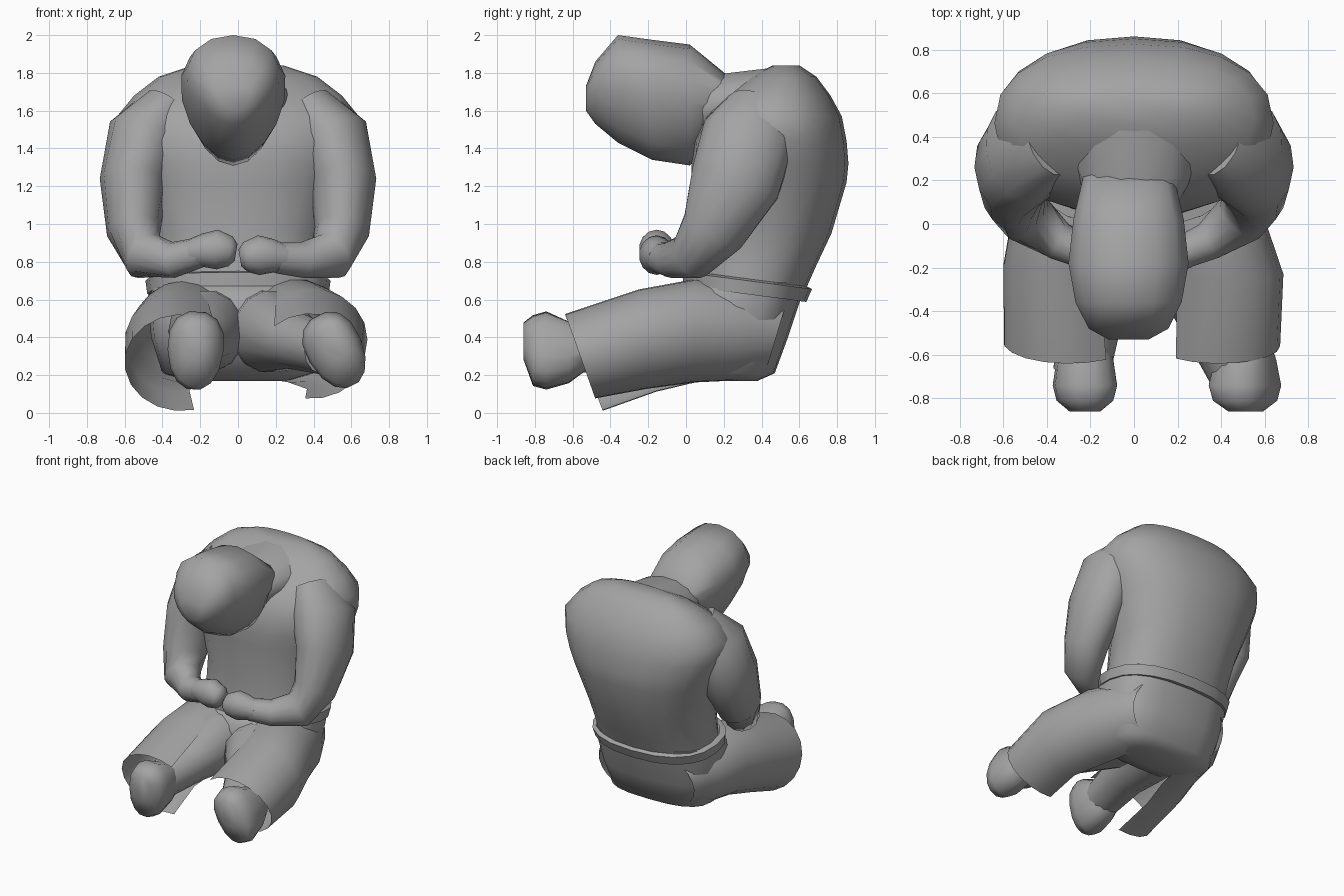
import bpy, bmesh, math
from mathutils import Vector

cube = bpy.data.objects.get("Cube")
if cube:
    bpy.data.objects.remove(cube)

grey = bpy.data.materials.new("plain_grey")
grey.use_nodes = True
color = (0.37, 0.37, 0.37, 1)
grey.diffuse_color = color
grey.node_tree.nodes["Principled BSDF"].inputs["Base Color"].default_value = color

Y, Z = Vector((0, 1, 0)), Vector((0, 0, 1))


def finish(name, bm):
    bmesh.ops.recalc_face_normals(bm, faces=bm.faces)
    mesh = bpy.data.meshes.new(name)
    bm.to_mesh(mesh)
    bm.free()
    mesh.materials.append(grey)
    obj = bpy.data.objects.new(name, mesh)
    bpy.context.collection.objects.link(obj)
    bpy.ops.object.select_all(action="DESELECT")
    obj.select_set(True)
    bpy.context.view_layer.objects.active = obj
    bpy.ops.object.shade_smooth_by_angle(angle=math.radians(62))


def loft(name, rings, ref, normal=None, sides=14, power=2.0, taper=0.0, caps=True):
    """Skin oval rings (centre, half width, half depth) along a path."""
    bm = bmesh.new()
    centres = [Vector(r[0]) for r in rings]
    loops = []
    for i, (c, a, b) in enumerate(rings):
        t = normal or centres[min(i + 1, len(rings) - 1)] - centres[max(i - 1, 0)]
        u = ref.cross(t).normalized()
        v = t.cross(u).normalized()
        loop = []
        for k in range(sides):
            w = math.tau * k / sides
            cs, sn = math.cos(w), math.sin(w)
            p = math.copysign(abs(cs) ** (2 / power), cs) * (1 + taper * sn)
            q = math.copysign(abs(sn) ** (2 / power), sn)
            loop.append(bm.verts.new(centres[i] + u * a * p + v * b * q))
        loops.append(loop)
    for l, m in zip(loops, loops[1:]):
        for k in range(sides):
            j = (k + 1) % sides
            bm.faces.new((l[k], l[j], m[j], m[k]))
    if caps:
        bm.faces.new(loops[0])
        bm.faces.new(loops[-1])
    finish(name, bm)


def slabs(rows):
    """Horizontal rings from height, front, back and half width."""
    return [((0, (f + b) / 2, z), w, (b - f) / 2) for z, f, b, w in rows]


# Rounded back, chest and sloping shoulders
loft("torso", slabs([
    (0.60, 0.02, 0.61, 0.45), (0.78, 0.03, 0.69, 0.45), (0.95, 0.05, 0.77, 0.46),
    (1.22, 0.03, 0.85, 0.55), (1.32, 0.03, 0.86, 0.59), (1.44, 0.04, 0.85, 0.635),
    (1.57, 0.10, 0.825, 0.64), (1.68, 0.20, 0.765, 0.55), (1.78, 0.34, 0.69, 0.42),
    (1.84, 0.46, 0.60, 0.24)]), Y, Z, 20, 2.3)

# Seat of the trousers
loft("hips", slabs([
    (0.17, 0.16, 0.38, 0.26), (0.21, 0.04, 0.47, 0.40), (0.40, -0.09, 0.54, 0.46),
    (0.58, -0.07, 0.60, 0.475), (0.69, 0.0, 0.63, 0.46)]), Y, Z, 20, 2.7)

# Belt, lower at the back
tilted = Vector((0, 0.13, 1))
loft("belt", [((0, 0.31, 0.63), 0.45, 0.30), ((0, 0.31, 0.63), 0.48, 0.33),
              ((0, 0.325, 0.70), 0.49, 0.345), ((0, 0.33, 0.71), 0.45, 0.31)],
     Y, tilted, 20, 2.4, caps=False)

# Bowed head, narrowing towards the chin
head_rows = [(0.24, 1.77, 1.55, 0.20), (0.02, 1.95, 1.31, 0.25), (-0.18, 1.975, 1.34, 0.272),
             (-0.36, 2.0, 1.43, 0.24), (-0.48, 1.86, 1.53, 0.18), (-0.53, 1.73, 1.60, 0.09)]
loft("head", [((-0.025, y, (t + b) / 2), w, (t - b) / 2) for y, t, b, w in head_rows],
     Z, -Y, 16, 2.1, 0.24)
loft("neck", [((0, 0.50, 1.67), 0.3, 0.165), ((0, 0.25, 1.64), 0.28, 0.165),
              ((-0.02, 0.08, 1.60), 0.2, 0.17)], Z)

# Arms bent across the lap with closed hands
for side, s, lift in (("left", 1, 0), ("right", -1, 0.03)):
    arm = [((0.38, 0.40, 1.61), 0.14, 0.19), ((0.495, 0.33, 1.46), 0.2, 0.25),
           ((0.555, 0.26, 1.22), 0.178, 0.245), ((0.55, 0.14, 0.96), 0.145, 0.175),
           ((0.49, 0.03, 0.83), 0.13, 0.13), ((0.34, -0.08, 0.81), 0.095, 0.09),
           ((0.20, -0.14, 0.82 + lift), 0.08, 0.075)]
    hand = [((0.25, -0.13, 0.82 + lift), 0.07, 0.07), ((0.18, -0.145, 0.83 + lift), 0.09, 0.085),
            ((0.11, -0.155, 0.835 + lift), 0.105, 0.095), ((0.04, -0.16, 0.825 + lift), 0.08, 0.08),
            ((0.01, -0.16, 0.82 + lift), 0.045, 0.05)]
    for part, rings in (("arm", arm), ("hand", hand)):
        loft(f"{side}_{part}", [((s * c[0], c[1], c[2]), a, b) for c, a, b in rings], Y)


def trouser_leg(name, s, rows, start, end, steps=12):
    """Open draped shell; the hem slants back towards the ground."""
    bm = bmesh.new()
    loops = []
    for y, x, z, rx, rz, slant in rows:
        loop = []
        for k in range(steps + 1):
            w = math.radians(start + (end - start) * k / steps)
            drop = 1 - math.sin(w)
            loop.append(bm.verts.new((s * (x - rx * math.cos(w)),
                                      y + slant * drop, z + rz * math.sin(w))))
        loops.append(loop)
    for l, m in zip(loops, loops[1:]):
        for k in range(steps):
            bm.faces.new((l[k], l[k + 1], m[k + 1], m[k]))
    finish(name, bm)


# Trouser legs: rows of y, x, z, half width, half height, hem slant
seat = [(0.32, 0.24, 0.42, 0.27, 0.25, -0.03), (0.54, 0.20, 0.41, 0.2, 0.2, -0.06)]
trouser_leg("right_trouser_leg", -1, [
    (-0.64, 0.30, 0.265, 0.30, 0.255, 0.1), (-0.2, 0.32, 0.375, 0.28, 0.265, 0.02),
    (0.05, 0.28, 0.43, 0.28, 0.27, 0)] + seat, 55, 283)
trouser_leg("left_trouser_leg", 1, [
    (-0.64, 0.39, 0.30, 0.28, 0.225, 0.08), (-0.25, 0.40, 0.39, 0.285, 0.265, 0.02),
    (0.05, 0.30, 0.435, 0.29, 0.275, 0)] + seat, 45, 277)

# Inner legs, ankles and upturned feet
for side, s, ankle, middle, tilt in (("right", -1, 0.24, 0.225, 0.05),
                                     ("left", 1, 0.47, 0.515, -0.5)):
    loft(side + "_inner_leg", [
        ((s * 0.15, 0.2, 0.44), 0.22, 0.22), ((s * 0.17, -0.08, 0.43), 0.2, 0.22),
        ((s * (ankle + 0.14) / 2, -0.32, 0.38), 0.16, 0.15),
        ((s * ankle, -0.68, 0.33), 0.13, 0.13)], Z)
    loft(side + "_foot", [
        ((s * middle, -0.52, 0.35), 0.10, 0.12), ((s * middle, -0.62, 0.32), 0.13, 0.165),
        ((s * middle, -0.74, 0.33), 0.148, 0.21), ((s * middle, -0.81, 0.33), 0.13, 0.19),
        ((s * middle, -0.86, 0.38), 0.07, 0.10)],
        Vector((tilt, 0, 1)), -Y, 14, 2.3, 0.12)
